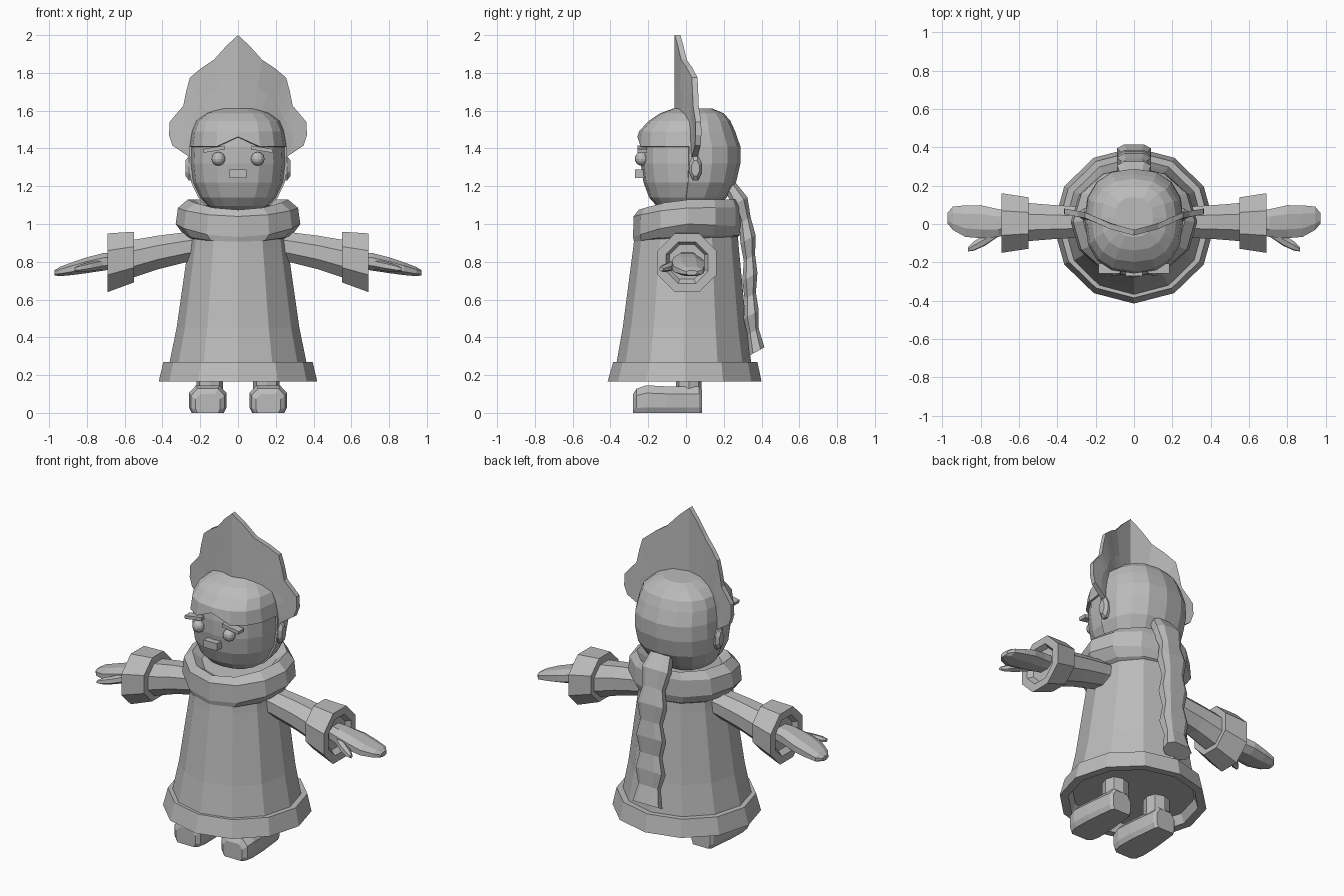
import bpy, bmesh, math
from mathutils import Vector

if "Cube" in bpy.data.objects:
    bpy.data.objects.remove(bpy.data.objects["Cube"])

grey = bpy.data.materials.new("plain grey")
grey.diffuse_color = (0.5, 0.5, 0.5, 1)
grey.use_nodes = True
grey.node_tree.nodes["Principled BSDF"].inputs["Base Color"].default_value = grey.diffuse_color


def finish(name, bm):
    bmesh.ops.recalc_face_normals(bm, faces=bm.faces)
    me = bpy.data.meshes.new(name)
    bm.to_mesh(me)
    bm.free()
    me.materials.append(grey)
    ob = bpy.data.objects.new(name, me)
    bpy.context.collection.objects.link(ob)
    return ob


def loft_bm(rings, caps=True):
    bm = bmesh.new()
    loops = [[bm.verts.new(p) for p in r] for r in rings]
    n = len(loops[0])
    for a, b in zip(loops, loops[1:]):
        for i in range(n):
            j = (i + 1) % n
            bm.faces.new((a[i], a[j], b[j], b[i]))
    if caps:
        bm.faces.new(loops[0])
        bm.faces.new(loops[-1])
    return bm


def loft(name, rings, caps=True):
    return finish(name, loft_bm(rings, caps))


def oval(n, rx, ry, power=2.0, turn=-90):
    """Points of a superellipse, starting at the front."""
    pts = []
    for i in range(n):
        a = math.radians(turn + 360 * i / n)
        c, s = math.cos(a), math.sin(a)
        pts.append((rx * math.copysign(abs(c) ** (2 / power), c),
                    ry * math.copysign(abs(s) ** (2 / power), s)))
    return pts


def level(n, z, rx, yf, yb, power=2.0):
    """Horizontal ring between a front and a back depth."""
    cy, ry = (yf + yb) / 2, (yb - yf) / 2
    return [(x, y + cy, z) for x, y in oval(n, rx, ry, power)]


def across(s, n, x, cy, cz, ry, rz, power=2.0, turn=22.5):
    """Ring facing sideways, for the arms."""
    return [(s * x, cy + u, cz + v) for u, v in oval(n, ry, rz, power, turn)]


def block(name, centre, size, tilt=0):
    bm = bmesh.new()
    bmesh.ops.create_cube(bm, size=1)
    for v in bm.verts:
        v.co = Vector((v.co.x * size[0], v.co.y * size[1], v.co.z * size[2]))
    ob = finish(name, bm)
    ob.location = centre
    ob.rotation_euler.y = tilt
    return ob


# Dress and thick hem
loft("dress", [level(12, z, r, f, b) for z, r, f, b in [
    (0.22, .365, -.37, .35), (0.27, .362, -.367, .345), (0.45, .325, -.335, .32),
    (0.87, .265, -.28, .28), (1.0, .25, -.265, .27)]])
loft("hem", [level(12, z, r, f, b) for z, r, f, b in [
    (0.24, .34, -.34, .33), (0.165, .37, -.37, .355), (0.165, .42, -.415, .40),
    (0.27, .395, -.385, .378), (0.27, .35, -.355, .335)]], False)

# Wide collar dipping at the front
rows = []
for r, yf, yb, side, front, back in [
        (.25, -.265, .27, .92, .91, .93), (.285, -.275, .285, .94, .905, .94),
        (.33, -.28, .30, 1.0, .93, .985), (.318, -.278, .30, 1.085, 1.04, 1.09),
        (.265, -.25, .285, 1.13, 1.075, 1.13), (.21, -.20, .22, 1.08, 1.05, 1.09)]:
    ring = []
    for x, y, z in level(12, 0, r, yf, yb):
        t = min(1, abs(y / (yf if y < 0 else yb))) ** 1.5
        ring.append((x, y, side + ((front if y < 0 else back) - side) * t))
    rows.append(ring)
loft("collar", rows)

# Head
HEAD = [(1.065, .09, -.08, .09), (1.095, .16, -.155, .16), (1.14, .20, -.195, .205),
        (1.22, .238, -.225, .255), (1.32, .25, -.24, .278), (1.41, .246, -.24, .278),
        (1.475, .233, -.23, .25), (1.53, .21, -.18, .225), (1.57, .16, -.12, .19),
        (1.595, .09, -.05, .13)]
loft("head", [level(16, *row, 2.4) for row in HEAD])

# Hair shell: top of the head and all of the back, open at the face
bm = loft_bm([level(16, z + (.016 if z > 1.42 else 0), r + .01, f - .018, b + .01, 2.4)
              for z, r, f, b in HEAD[1:]], False)
bmesh.ops.holes_fill(bm, edges=[e for e in bm.edges if e.is_boundary and e.verts[0].co.z > 1.5])
bmesh.ops.delete(bm, geom=[f for f in bm.faces if f.calc_center_median().y < .03
                           and f.calc_center_median().z < 1.41], context='FACES')
for v in bm.verts:
    if abs(v.co.z - 1.41) < .01 and abs(v.co.x) < .01 and v.co.y < 0:
        v.co.z = 1.462
bmesh.ops.recalc_face_normals(bm, faces=bm.faces)
hair = finish("hair", bm)
sol = hair.modifiers.new("thickness", 'SOLIDIFY')
sol.thickness, sol.offset = .015, -1

# Crest: curved upright plate with a pointed, scalloped outline
half = [(0, 2.0), (.06, 1.945), (.127, 1.87), (.195, 1.825), (.255, 1.775), (.275, 1.70),
        (.29, 1.625), (.325, 1.585), (.362, 1.54), (.365, 1.47), (.347, 1.415), (.25, 1.35)]
inner = [(0, 1.57), (.04, 1.565), (.08, 1.56), (.11, 1.55), (.14, 1.53), (.165, 1.51),
         (.19, 1.49), (.20, 1.47), (.21, 1.45), (.215, 1.42), (.22, 1.39), (.225, 1.34)]


def bend(x):
    knots = [(0, -.06), (.13, -.025), (.25, .03), (.37, .052)]
    for (a, p), (b, q) in zip(knots, knots[1:]):
        if x <= b:
            return p + (q - p) * (x - a) / (b - a)


def mix(p, q, t):
    return (p[0] + (q[0] - p[0]) * t, p[1] + (q[1] - p[1]) * t)


bm = bmesh.new()
for s in (1, -1):
    grid = [[bm.verts.new((s * x, bend(x), z)) for x, z in (mix(o, i, t) for t in (0, .5, 1))]
            for o, i in zip(half, inner)]
    for a, b in zip(grid, grid[1:]):
        for k in range(2):
            quad = (a[k], a[k + 1], b[k + 1], b[k])
            bm.faces.new(quad if s > 0 else quad[::-1])
bmesh.ops.remove_doubles(bm, verts=bm.verts, dist=.0005)
bmesh.ops.recalc_face_normals(bm, faces=bm.faces)
back = bmesh.ops.extrude_face_region(bm, geom=bm.faces[:])
for v in back["geom"]:
    if isinstance(v, bmesh.types.BMVert):
        v.co.y += .03
finish("crest", bm)

# Nose and mouth block
block("mouth", (0, -.245, 1.267), (.09, .05, .045))

# Braid hanging down the back, alternating wide and narrow
rows = []
path = [(.235, 1.20), (.285, 1.12), (.312, 1.02), (.328, .92), (.336, .82), (.338, .72),
        (.34, .62), (.345, .52), (.355, .43), (.375, .325)]
for i, (y, z) in enumerate(path):
    w, d = (.088, .04) if i % 2 else (.066, .03)
    rows.append([(x, y + v, z + v * .55) for x, v in
                 [(-w, -d * .5), (-w * .6, -d), (w * .6, -d), (w, -d * .5),
                  (w, d * .5), (w * .6, d), (-w * .6, d), (-w, d * .5)]])
loft("braid", rows)

for s, side in ((1, "right"), (-1, "left")):
    # Eyes, brows and ears
    bm = bmesh.new()
    bmesh.ops.create_uvsphere(bm, u_segments=12, v_segments=8, radius=.036)
    finish(side + "_eye", bm).location = (s * .104, -.235, 1.345)
    block(side + "_brow", (s * .127, -.232, 1.396), (.115, .05, .02), s * .16)
    loft(side + "_ear", [across(s, 8, x, .05, 1.295, ry, rz) for x, ry, rz in
                         [(.22, .03, .07), (.26, .035, .07), (.278, .022, .045)]])

    # Sleeve and flared cuff
    loft(side + "_sleeve", [across(s, 8, x, .01, z, r, r) for x, z, r in
                            [(.12, .895, .08), (.27, .878, .086), (.42, .85, .096),
                             (.58, .81, .11)]])
    loft(side + "_cuff", [across(s, 8, x, .005, z, r, r) for x, z, r in
                          [(.55, .825, .11), (.55, .825, .145), (.69, .795, .168),
                           (.69, .795, .12), (.66, .80, .10)]])

    # Mitten hand with thumb
    loft(side + "_hand", [across(s, 8, x, y, z, ry, rz, 2.3) for x, y, z, ry, rz in
                          [(.62, .01, .81, .06, .045), (.71, .005, .80, .078, .05),
                           (.80, .012, .782, .092, .045), (.88, .015, .763, .088, .036),
                           (.945, .03, .748, .065, .026), (.972, .03, .742, .03, .014)]])
    loft(side + "_thumb", [across(s, 6, x, y, z, ry, rz) for x, y, z, ry, rz in
                           [(.71, -.04, .79, .03, .028), (.78, -.085, .775, .032, .025),
                            (.835, -.115, .765, .026, .02), (.865, -.132, .76, .012, .01)]])

    # Boot and shin
    rows = []
    for y, w, h in [(-.28, .065, .10), (-.262, .088, .128), (-.21, .10, .146),
                    (-.10, .096, .14), (0, .084, .14), (.07, .075, .14), (.085, .062, .125)]:
        rows.append([(s * .16 + x * w, y, z * h) for x, z in
                     [(-.85, 0), (.85, 0), (1, .2), (1, .72), (.62, 1), (-.62, 1), (-1, .72), (-1, .2)]])
    loft(side + "_boot", rows)
    loft(side + "_shin", [[(s * .15 + x, y + .015, z) for x, y in oval(8, .07, .068, 2.5)]
                          for z in (.08, .27)])
